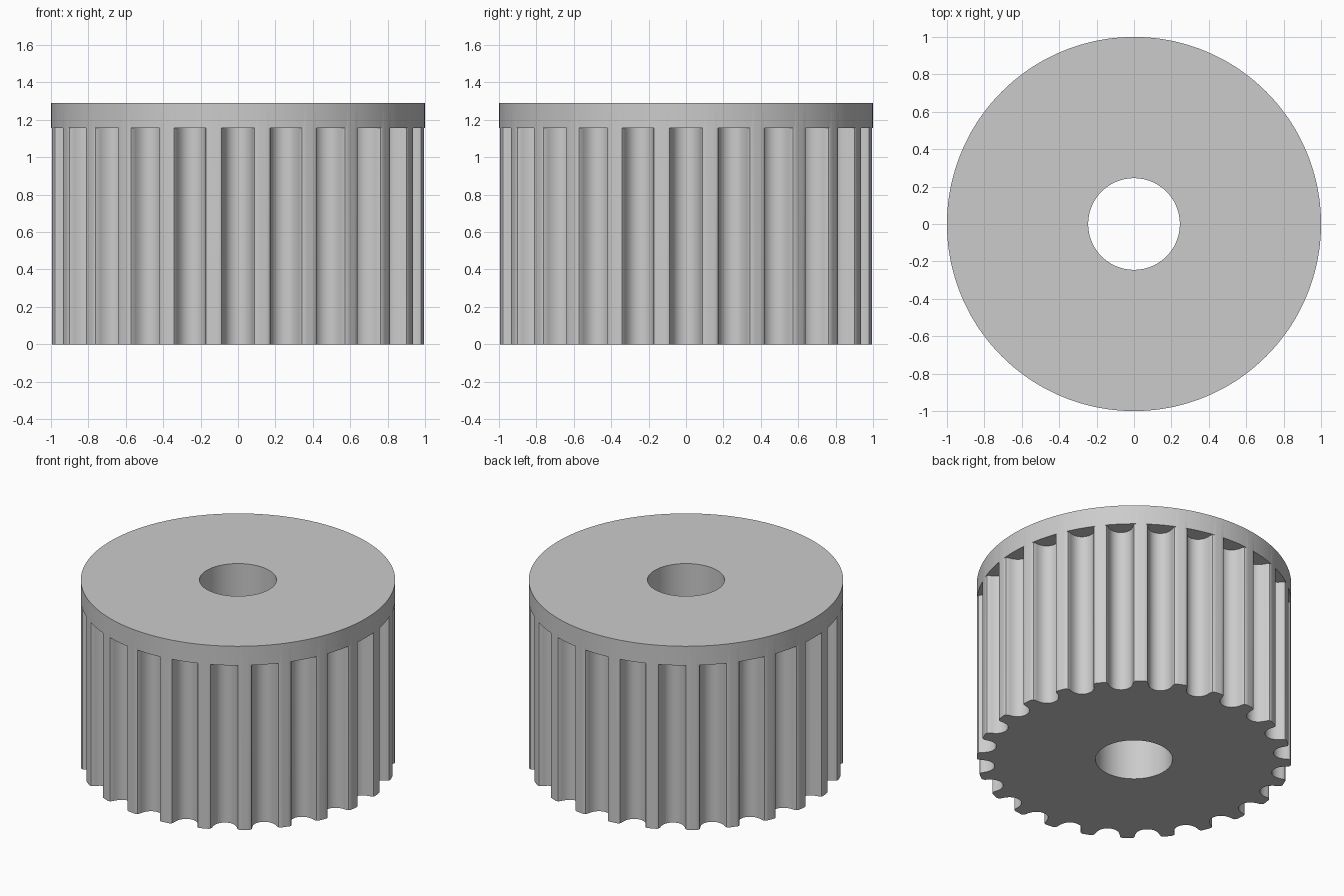
import bpy
import bmesh
from math import sin, cos, pi, atan2, hypot, radians

cube = bpy.data.objects.get("Cube")
if cube:
    bpy.data.objects.remove(cube, do_unlink=True)

TEETH = 24
PITCH = 2 * pi / TEETH
BORE_RADIUS = 0.245
TOOTH_TOP = 1.155
RIM_TOP = 1.29
TIP_STEPS = 4

# Half of one groove: half width and distance from the axis, mouth to floor
MOUTH = 0.1
FLAT = (1 - MOUTH ** 2) ** 0.5
groove = [(MOUTH, 0), (0.088, 0.005), (0.081, 0.018), (0.078, 0.032),
          (0.074, 0.047), (0.068, 0.06), (0.061, 0.073), (0.049, 0.086),
          (0.034, 0.096), (0.017, 0.102), (0, 0.104)]
half = [(atan2(w, FLAT - d), hypot(w, FLAT - d)) for w, d in groove]
full = [(-a, r) for a, r in half] + [(a, r) for a, r in half[-2::-1]]

# Tooth tip arc between two grooves, lying on the outer circle
edge = half[0][0]
tip = [(edge + (PITCH - 2 * edge) * i / TIP_STEPS, 1) for i in range(1, TIP_STEPS)]
outline = [(-pi / 2 + k * PITCH + a, r) for k in range(TEETH) for a, r in full + tip]
count = len(outline)

bm = bmesh.new()


def ring(z, radius=None):
    """Loop of vertices; uses the toothed outline when no radius is given."""
    return [bm.verts.new((cos(a) * (radius or r), sin(a) * (radius or r), z))
            for a, r in outline]


# Bottom bore, teeth, rim and top bore, joined into one closed skin
loops = [ring(0, BORE_RADIUS), ring(0), ring(TOOTH_TOP),
         ring(TOOTH_TOP, 1), ring(RIM_TOP, 1), ring(RIM_TOP, BORE_RADIUS)]
for lower, upper in zip(loops, loops[1:] + loops[:1]):
    for i in range(count):
        j = (i + 1) % count
        bm.faces.new((lower[i], lower[j], upper[j], upper[i]))
bmesh.ops.remove_doubles(bm, verts=bm.verts, dist=0.0001)
bmesh.ops.recalc_face_normals(bm, faces=bm.faces)

mesh = bpy.data.meshes.new("toothed_pulley")
bm.to_mesh(mesh)
bm.free()

# Plain grey metal
grey = bpy.data.materials.new("plain_grey")
grey.use_nodes = True
colour = (0.6, 0.6, 0.6, 1)
grey.diffuse_color = colour
grey.node_tree.nodes["Principled BSDF"].inputs["Base Color"].default_value = colour
mesh.materials.append(grey)

pulley = bpy.data.objects.new("toothed_pulley", mesh)
bpy.context.collection.objects.link(pulley)
bpy.ops.object.select_all(action="DESELECT")
pulley.select_set(True)
bpy.context.view_layer.objects.active = pulley
bpy.ops.object.shade_smooth_by_angle(angle=radians(30))
